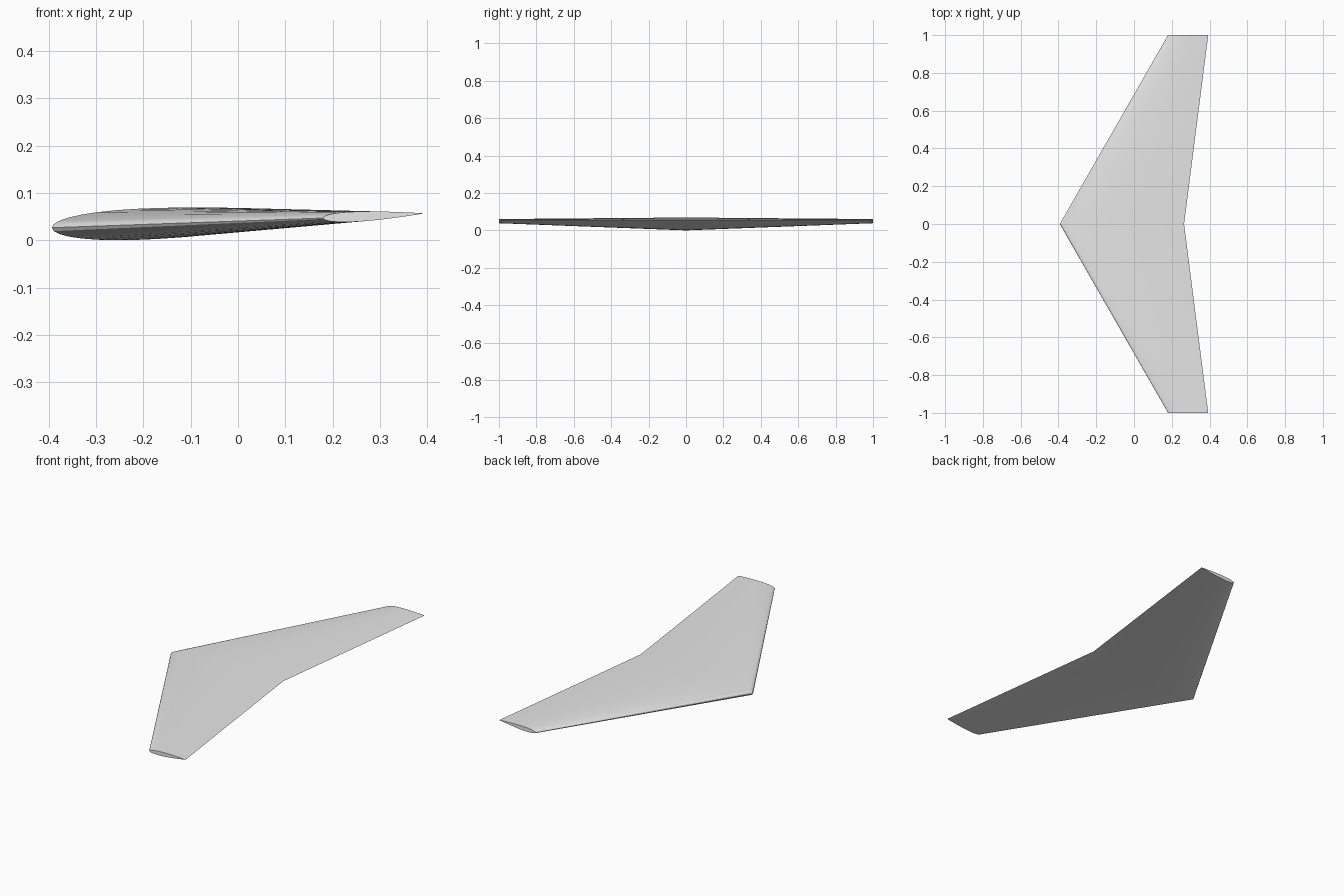
import bpy
import bmesh
import math

cube = bpy.data.objects.get("Cube")
if cube:
    bpy.data.objects.remove(cube, do_unlink=True)

STEPS = 20          # chordwise divisions on each surface
THICKNESS = 0.10    # thickness to chord ratio
TRAIL_Z = 0.057     # height of the trailing edge

grey = bpy.data.materials.new("light grey")
grey.use_nodes = True
colour = (0.8, 0.8, 0.8, 1)
grey.diffuse_color = colour
grey.node_tree.nodes["Principled BSDF"].inputs["Base Color"].default_value = colour


def half_thickness(u):
    """Aerofoil half thickness at chord fraction u, closed at the tail."""
    return 5 * THICKNESS * (0.2969 * math.sqrt(u) - 0.126 * u - 0.3516 * u**2
                            + 0.2843 * u**3 - 0.1036 * u**4)


def section(y, lead, trail):
    """Closed loop: tail to nose over the top, then back underneath."""
    chord = trail - lead
    loop = []
    for i in range(2 * STEPS):
        angle = math.pi * i / STEPS
        u = (1 + math.cos(angle)) / 2
        side = 1 if i <= STEPS else -1
        middle = -0.046 * (1 - u) - 0.009 * u * (1 - u)
        z = TRAIL_Z + chord * (middle + side * half_thickness(u))
        loop.append((lead + chord * u, y, z))
    return loop


# Three sections: tip, root, tip
stations = [(-1, 0.18, 0.393), (0, -0.393, 0.265), (1, 0.18, 0.393)]
bm = bmesh.new()
rings = [[bm.verts.new(p) for p in section(*s)] for s in stations]

# Wing skin
for a, b in zip(rings, rings[1:]):
    for i in range(len(a)):
        j = (i + 1) % len(a)
        bm.faces.new((a[i], a[j], b[j], b[i]))

# Flat wing tips
bm.faces.new(rings[0])
bm.faces.new(rings[-1])
bmesh.ops.recalc_face_normals(bm, faces=bm.faces)

mesh = bpy.data.meshes.new("swept_wing")
bm.to_mesh(mesh)
bm.free()
mesh.materials.append(grey)
wing = bpy.data.objects.new("swept_wing", mesh)
bpy.context.collection.objects.link(wing)

# Smooth skin with crisp tips, root crease and trailing edge
bpy.ops.object.select_all(action="DESELECT")
wing.select_set(True)
bpy.context.view_layer.objects.active = wing
bpy.ops.object.shade_smooth_by_angle(angle=math.radians(30))
